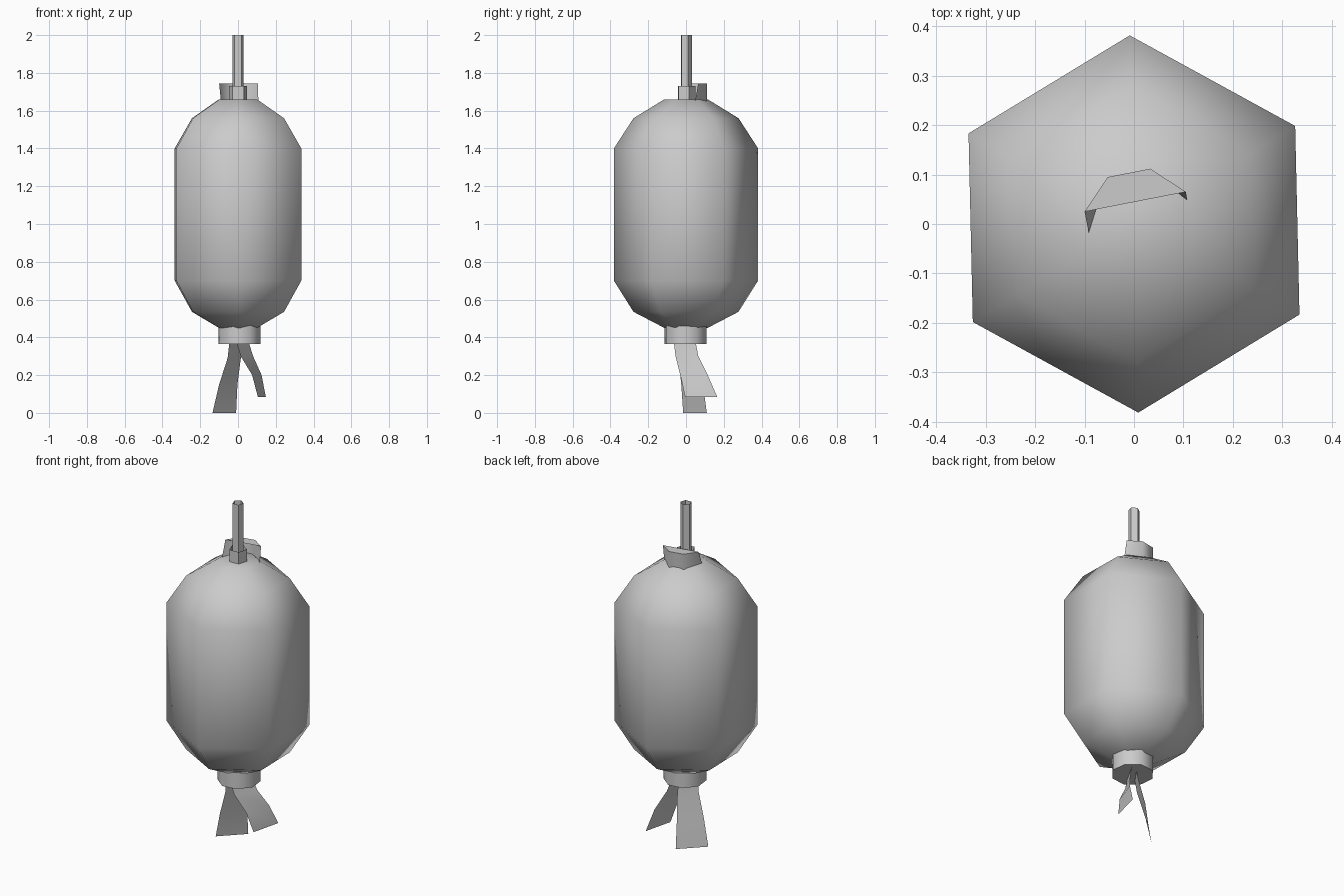
import bpy
from math import cos, sin, radians, pi

if "Cube" in bpy.data.objects:
    bpy.data.objects.remove(bpy.data.objects["Cube"])


def make_object(name, verts, faces, smooth=True):
    mesh = bpy.data.meshes.new(name)
    mesh.from_pydata(verts, [], faces)
    mesh.update()
    obj = bpy.data.objects.new(name, mesh)
    bpy.context.collection.objects.link(obj)
    if smooth:
        bpy.ops.object.select_all(action='DESELECT')
        obj.select_set(True)
        bpy.context.view_layer.objects.active = obj
        bpy.ops.object.shade_smooth_by_angle(angle=radians(65))
    return obj


def lathe(name, profile, sides, start, center=(0, 0), cap_bottom=False, cap_top=False):
    """Stack of regular rings, profile = (radius, z) from bottom to top."""
    verts, faces = [], []
    for r, z in profile:
        for i in range(sides):
            a = radians(start) + 2 * pi * i / sides
            verts.append((center[0] + r * cos(a), center[1] + r * sin(a), z))
    for k in range(len(profile) - 1):
        for i in range(sides):
            j = (i + 1) % sides
            a, b = k * sides, (k + 1) * sides
            faces.append((a + i, a + j, b + j, b + i))
    if cap_bottom:
        faces.append(tuple(reversed(range(sides))))
    if cap_top:
        faces.append(tuple(range(len(verts) - sides, len(verts))))
    return make_object(name, verts, faces)


def ribbon(name, left, right):
    """Single sheet between two edge paths."""
    n = len(left)
    faces = [(i, i + 1, n + i + 1, n + i) for i in range(n - 1)]
    return make_object(name, left + right, faces)


# Six-sided padded body
lathe("bag_body",
      [(0.115, 0.45), (0.278, 0.535), (0.382, 0.70),
       (0.382, 1.40), (0.278, 1.56), (0.115, 1.66)],
      6, 31.3, cap_bottom=True, cap_top=True)

# Hanging rope and the loop around its base
lathe("rope", [(0.031, 1.64), (0.031, 2.0)], 5, 20)
lathe("rope_loop", [(0.05, 1.64), (0.05, 1.73)], 5, 20)

# Tied knot under the body
lathe("bottom_knot", [(0.116, 0.365), (0.116, 0.462)], 8, 29,
      center=(0.008, -0.002), cap_bottom=True)

# Half collar of gathered cloth behind the rope
top = [(-0.10, 0.025), (-0.053, 0.095), (0.033, 0.112), (0.105, 0.065)]
bottom = [(-0.09, -0.025), (-0.053, 0.095), (0.033, 0.112), (0.108, 0.047)]
make_object("top_collar",
            [(x, y, 1.745) for x, y in top] + [(x, y, 1.645) for x, y in bottom],
            [(i, i + 4, i + 5, i + 1) for i in range(3)] + [(3, 2, 1, 0)])

# Two loose cloth tails
ribbon("long_tail",
       [(-0.045, -0.05, 0.38), (-0.055, -0.04, 0.29), (-0.10, -0.025, 0.15), (-0.135, -0.015, 0.0)],
       [(0.02, 0.04, 0.38), (0.015, 0.06, 0.29), (-0.003, 0.09, 0.15), (-0.01, 0.11, 0.0)])
ribbon("short_tail",
       [(-0.01, -0.065, 0.38), (0.015, -0.055, 0.30), (0.075, -0.03, 0.20), (0.105, -0.005, 0.085)],
       [(0.055, 0.05, 0.38), (0.08, 0.065, 0.30), (0.125, 0.115, 0.20), (0.147, 0.165, 0.085)])
